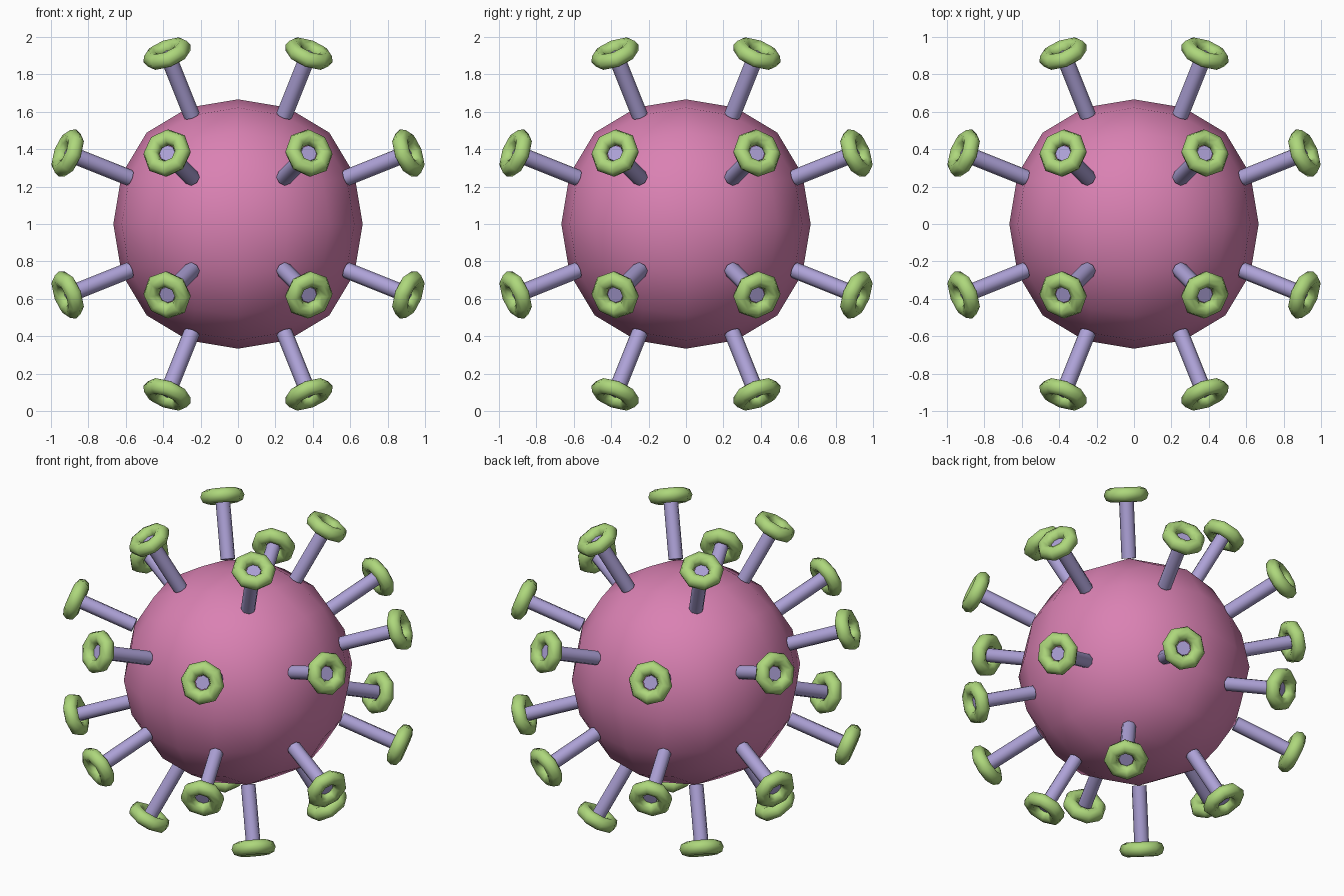
import bpy
from itertools import product
from mathutils import Vector, Matrix
from math import radians

if "Cube" in bpy.data.objects:
    bpy.data.objects.remove(bpy.data.objects["Cube"])

CENTRE = Vector((0, 0, 1))
STEM_LEN = 0.38


def material(name, rgb):
    m = bpy.data.materials.new(name)
    m.diffuse_color = (*rgb, 1)
    m.use_nodes = True
    m.node_tree.nodes["Principled BSDF"].inputs["Base Color"].default_value = m.diffuse_color
    return m


pink = material("pink", (0.70, 0.22, 0.45))
lavender = material("lavender", (0.42, 0.36, 0.68))
green = material("green", (0.42, 0.68, 0.20))


def finish(name, mat, angle):
    ob = bpy.context.object
    ob.name = name
    ob.data.name = name
    ob.data.materials.append(mat)
    bpy.ops.object.shade_smooth_by_angle(angle=radians(angle))
    return ob


# body: cube rounded by two levels of subdivision
bpy.ops.mesh.primitive_cube_add(size=1.518, location=CENTRE)
body = bpy.context.object
body.name = "body"
body.data.materials.append(pink)
bpy.ops.object.shade_smooth()
sub = body.modifiers.new("round", 'SUBSURF')
sub.levels = sub.render_levels = 2
sub.use_limit_surface = False

# one stem and one ring cap, shared by all spikes
bpy.ops.mesh.primitive_cylinder_add(vertices=8, radius=0.044, depth=STEM_LEN)
stem = finish("stem", lavender, 60)
stem.data.transform(Matrix.Translation((0, 0, STEM_LEN / 2)))
bpy.ops.mesh.primitive_torus_add(major_segments=8, minor_segments=8,
                                 major_radius=0.09, minor_radius=0.044)
cap = finish("ring_cap", green, 80)
cap.data.transform(Matrix.Translation((0, 0, STEM_LEN)))

# 24 spikes: four around each of the six sides
matrices = []
for axis in range(3):
    for signs in product((-1, 1), repeat=3):
        base = Vector([s * (0.58 if i == axis else 0.247) for i, s in enumerate(signs)])
        n = Vector([s * (2.5 if i == axis else 1.0) for i, s in enumerate(signs)]).normalized()
        main = Vector([1.0 if i == axis else 0.0 for i in range(3)])
        x = main.cross(n).normalized()
        rot = Matrix((x, n.cross(x), n)).transposed().to_4x4()
        matrices.append(Matrix.Translation(CENTRE + base) @ rot)

for k, m in enumerate(matrices):
    for source in (stem, cap):
        ob = source
        if k:
            ob = source.copy()
            bpy.context.collection.objects.link(ob)
        ob.matrix_world = m
